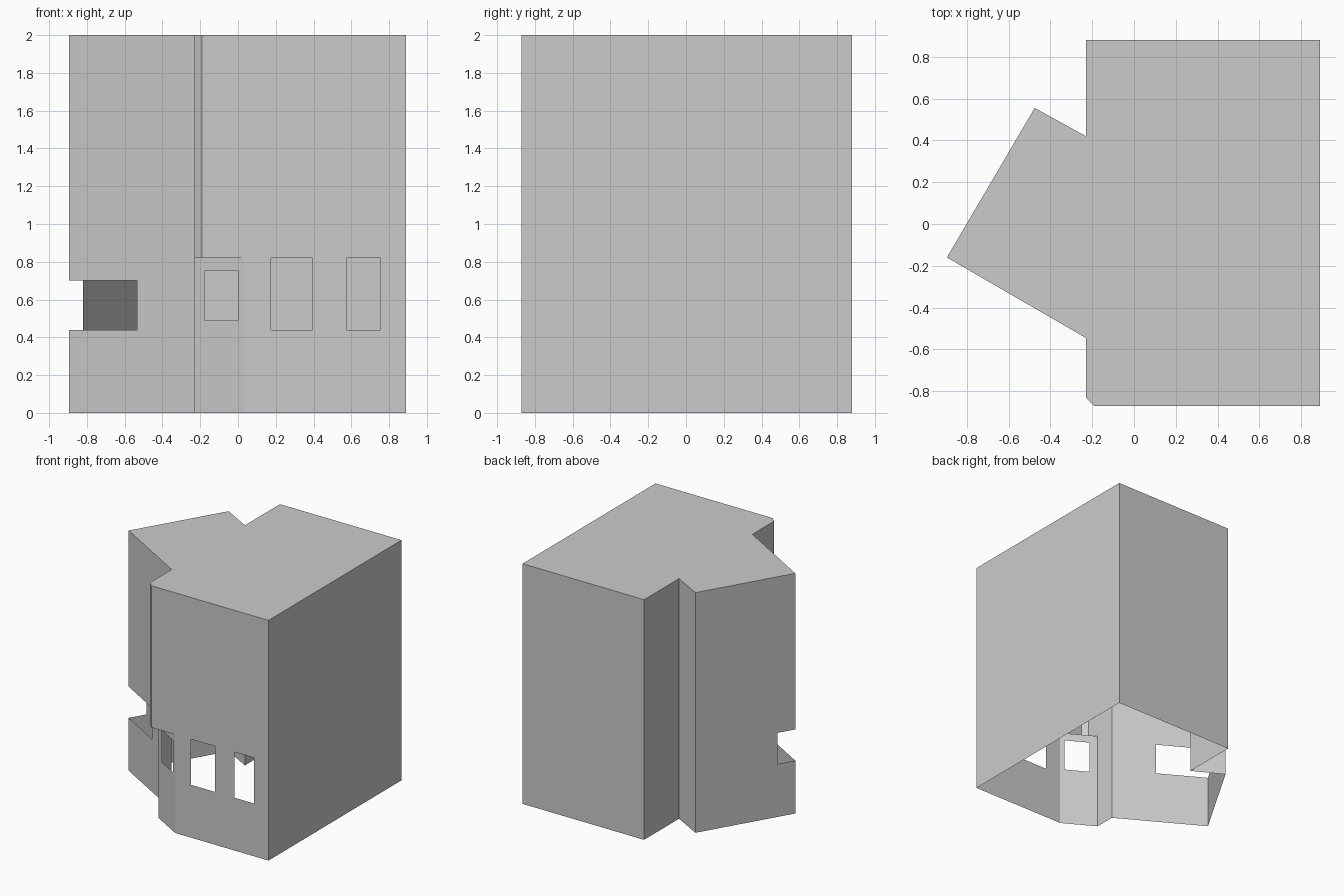
import bpy, bmesh
from mathutils import Vector

cube = bpy.data.objects.get("Cube")
if cube:
    bpy.data.objects.remove(cube)

grey = bpy.data.materials.new("light grey")
grey.use_nodes = True
grey.diffuse_color = (0.6, 0.6, 0.6, 1)
grey.node_tree.nodes["Principled BSDF"].inputs["Base Color"].default_value = (0.6, 0.6, 0.6, 1)

SOFFIT, TOP = 0.82, 2.0


def add_object(name, bm):
    bmesh.ops.remove_doubles(bm, verts=bm.verts, dist=0.0005)
    mesh = bpy.data.meshes.new(name)
    bm.to_mesh(mesh)
    bm.free()
    mesh.materials.append(grey)
    obj = bpy.data.objects.new(name, mesh)
    bpy.context.collection.objects.link(obj)
    return obj


def wall(name, a, b, z0, z1, windows=()):
    """Thin wall from a to b; each window is (x start, x end, sill, head)."""
    a, b = Vector(a), Vector(b)
    holes = []
    for xa, xb, sill, head in windows:
        s, t = sorted(((x - a.x) / (b.x - a.x) for x in (xa, xb)))
        holes.append((s, t, sill, head))
    cols = sorted({0.0, 1.0, *(h[0] for h in holes), *(h[1] for h in holes)})
    rows = sorted({z0, z1, *(h[2] for h in holes), *(h[3] for h in holes)})
    bm = bmesh.new()
    for s, t in zip(cols, cols[1:]):
        for low, high in zip(rows, rows[1:]):
            u, v = (s + t) / 2, (low + high) / 2
            if any(h[0] < u < h[1] and h[2] < v < h[3] for h in holes):
                continue
            p, q = a.lerp(b, s), a.lerp(b, t)
            bm.faces.new([bm.verts.new((c.x, c.y, z))
                          for c, z in ((p, low), (q, low), (q, high), (p, high))])
    bmesh.ops.dissolve_limit(bm, angle_limit=0.01, verts=bm.verts, edges=bm.edges) if not holes else None
    return add_object(name, bm)


def slab(name, points, z):
    bm = bmesh.new()
    bm.faces.new([bm.verts.new((x, y, z)) for x, y in points])
    return add_object(name, bm)


# Plan corners, anticlockwise
front_start, front_right = (-0.19, -0.87), (0.89, -0.87)
back_right, back_left = (0.89, 0.88), (-0.23, 0.88)
wing_back, wing_tip_back = (-0.23, 0.42), (-0.475, 0.555)
wing_corner, wing_front = (-0.895, -0.16), (-0.23, -0.545)
bevel_end = (-0.23, -0.83)
entry_side, entry_front = (-0.23, -0.72), (0.03, -0.87)

# Full-height walls of the main block and the angled wing
wall("side_wall", front_right, back_right, 0, TOP)
wall("back_wall", back_right, back_left, 0, TOP)
wall("rear_notch_wall", back_left, wing_back, 0, TOP)
wall("wing_back_wall", wing_back, wing_tip_back, 0, TOP)
wall("wing_end_wall", wing_tip_back, wing_corner, 0, TOP,
     [(-0.895, -0.82, 0.44, 0.70)])
wall("wing_front_wall", wing_corner, wing_front, 0, TOP,
     [(-0.895, -0.535, 0.44, 0.70)])

# Lower storey with the angled entry corner
wall("lower_side_return", wing_front, entry_side, 0, SOFFIT)
wall("entry_wall", entry_side, entry_front, 0, SOFFIT, [(-0.175, 0.0, 0.49, 0.755)])
wall("lower_front_wall", entry_front, front_right, 0, SOFFIT,
     [(0.175, 0.395, 0.44, SOFFIT), (0.575, 0.755, 0.44, SOFFIT)])

# Upper storeys overhanging the entry
wall("upper_side_return", wing_front, bevel_end, SOFFIT, TOP)
wall("upper_corner_bevel", bevel_end, front_start, SOFFIT, TOP)
wall("upper_front_wall", front_start, front_right, SOFFIT, TOP)
slab("entry_soffit", [entry_side, entry_front, front_start, bevel_end], SOFFIT)

# Flat roof
slab("roof", [front_start, front_right, back_right, back_left, wing_back,
              wing_tip_back, wing_corner, wing_front, bevel_end], TOP)
